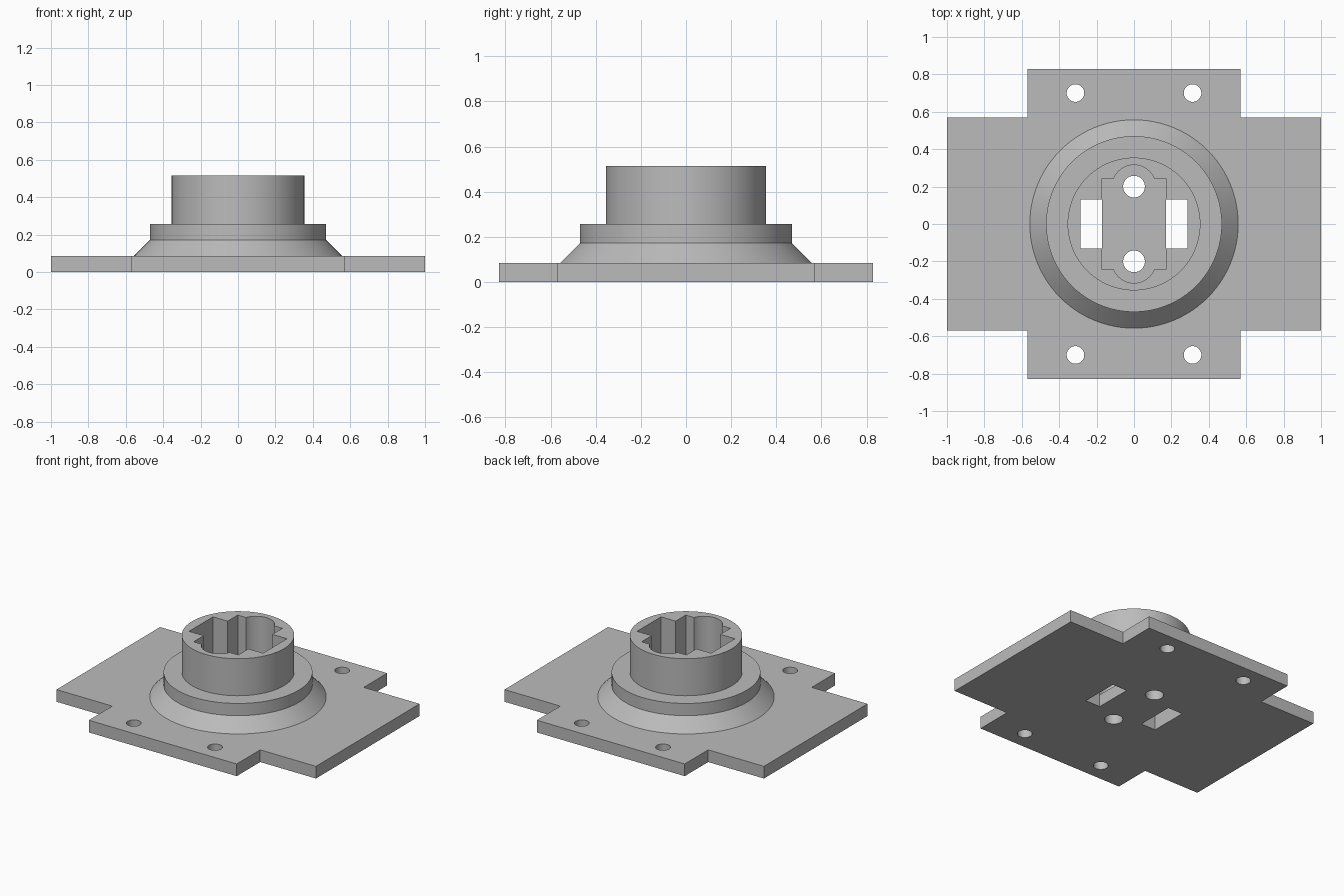
import bpy, bmesh, math

cube = bpy.data.objects.get("Cube")
if cube:
    bpy.data.objects.remove(cube)

PLATE_TOP = 0.085
HUB_TOP = 0.515

grey = bpy.data.materials.new("plain_grey")
grey.use_nodes = True
colour = (0.5, 0.5, 0.5, 1)
grey.diffuse_color = colour
grey.node_tree.nodes["Principled BSDF"].inputs["Base Color"].default_value = colour


def make_object(name, bm):
    bmesh.ops.recalc_face_normals(bm, faces=bm.faces)
    mesh = bpy.data.meshes.new(name)
    bm.to_mesh(mesh)
    bm.free()
    mesh.materials.append(grey)
    obj = bpy.data.objects.new(name, mesh)
    bpy.context.collection.objects.link(obj)
    return obj


def prism(name, outline, z0, z1):
    bm = bmesh.new()
    face = bm.faces.new([bm.verts.new((x, y, z0)) for x, y in outline])
    top = bmesh.ops.extrude_face_region(bm, geom=[face])["geom"]
    verts = [v for v in top if isinstance(v, bmesh.types.BMVert)]
    bmesh.ops.translate(bm, verts=verts, vec=(0, 0, z1 - z0))
    return make_object(name, bm)


def box(name, x0, x1, y, z0, z1):
    return prism(name, [(x0, -y), (x1, -y), (x1, y), (x0, y)], z0, z1)


def cylinder(name, x, y, r, z0, z1, sides=48):
    angles = [math.tau * i / sides for i in range(sides)]
    return prism(name, [(x + r * math.cos(a), y + r * math.sin(a)) for a in angles], z0, z1)


def lathe(name, profile, sides=96):
    bm = bmesh.new()
    verts = [bm.verts.new((r, 0, z)) for r, z in profile]
    edges = [bm.edges.new(pair) for pair in zip(verts, verts[1:])]
    bmesh.ops.spin(bm, geom=verts + edges, cent=(0, 0, 0), axis=(0, 0, 1),
                   angle=math.tau, steps=sides)
    bmesh.ops.remove_doubles(bm, verts=bm.verts, dist=0.0001)
    return make_object(name, bm)


def combine(target, tool, operation):
    mod = target.modifiers.new(operation.lower(), "BOOLEAN")
    mod.operation, mod.solver, mod.object = operation, "EXACT", tool
    bpy.context.view_layer.objects.active = target
    bpy.ops.object.modifier_apply(modifier=mod.name)
    bpy.data.objects.remove(tool)


# Cross-shaped base plate, mirrored from one corner
a, b, c = 1.0, 0.57, 0.828
corner = [(a, b), (b, b), (b, c)]
outline = corner + [(-x, y) for x, y in reversed(corner)]
outline += [(-x, -y) for x, y in outline]
mount = prism("flanged_mount", outline, 0, PLATE_TOP)

# Stepped hub with a conical skirt
hub = lathe("hub", [(0, 0.04), (0.557, 0.04), (0.557, PLATE_TOP), (0.47, 0.172),
                    (0.47, 0.257), (0.355, 0.257), (0.355, HUB_TOP), (0, HUB_TOP)])
combine(mount, hub, "UNION")

# Socket with rounded ends, open at the top
combine(mount, box("socket_cutter", -0.172, 0.172, 0.243, PLATE_TOP, 1), "DIFFERENCE")
for side in (-1, 1):
    combine(mount, cylinder("lobe_cutter", 0, side * 0.2, 0.116, PLATE_TOP, 1), "DIFFERENCE")

# Through slots beside the socket and screw holes in its floor
for side in (-1, 1):
    x0, x1 = sorted((side * 0.172, side * 0.285))
    combine(mount, box("slot_cutter", x0, x1, 0.132, -1, 1), "DIFFERENCE")
    combine(mount, cylinder("floor_hole_cutter", 0, side * 0.2, 0.058, -1, 1), "DIFFERENCE")

# Corner mounting holes
for sx in (-1, 1):
    for sy in (-1, 1):
        combine(mount, cylinder("mount_hole_cutter", sx * 0.313, sy * 0.7, 0.047, -1, 1),
                "DIFFERENCE")

bpy.ops.object.select_all(action="DESELECT")
mount.select_set(True)
bpy.context.view_layer.objects.active = mount
bpy.ops.object.shade_smooth_by_angle(angle=math.radians(25))
